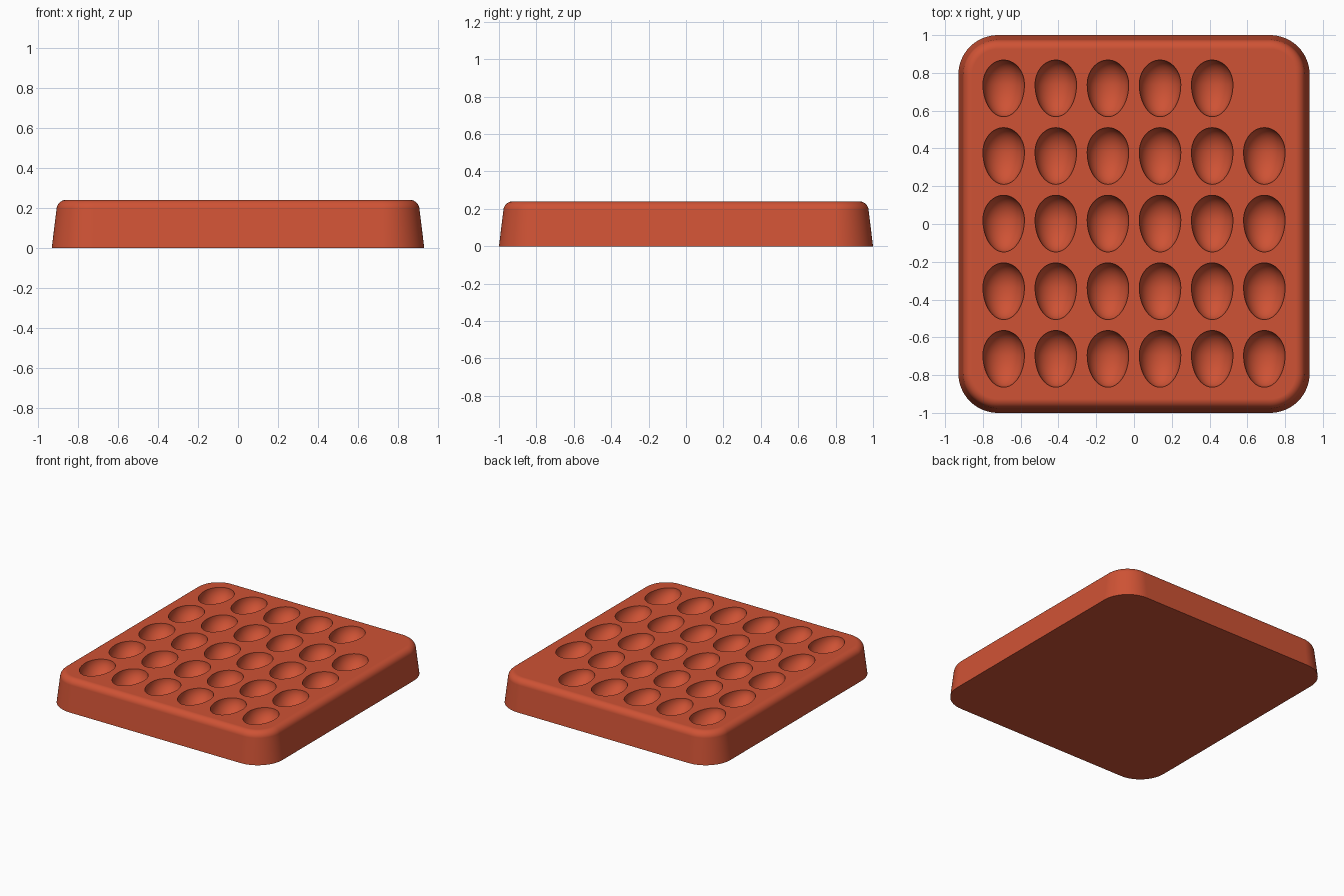
import bpy, bmesh
from math import sin, cos, tan, pi, radians

HALF_X, HALF_Y, HEIGHT = 0.93, 1.0, 0.24
CORNER, FILLET, DRAFT = 0.21, 0.05, radians(7)

cube = bpy.data.objects.get("Cube")
if cube:
    bpy.data.objects.remove(cube)

clay = bpy.data.materials.new("terracotta red")
clay.use_nodes = True
colour = (0.62, 0.085, 0.035, 1)
clay.diffuse_color = colour
clay.node_tree.nodes["Principled BSDF"].inputs["Base Color"].default_value = colour


def make_object(name, bm):
    bmesh.ops.recalc_face_normals(bm, faces=bm.faces)
    mesh = bpy.data.meshes.new(name)
    bm.to_mesh(mesh)
    bm.free()
    mesh.materials.append(clay)
    obj = bpy.data.objects.new(name, mesh)
    bpy.context.collection.objects.link(obj)
    return obj


def rounded_ring(bm, inset, z, steps=16):
    """Rounded rectangle outline, offset inwards from the base outline."""
    ring = []
    for quarter, (sx, sy) in enumerate(((1, 1), (-1, 1), (-1, -1), (1, -1))):
        for i in range(steps + 1):
            a = (quarter + i / steps) * pi / 2
            r = CORNER - inset
            ring.append(bm.verts.new((sx * (HALF_X - CORNER) + r * cos(a),
                                      sy * (HALF_Y - CORNER) + r * sin(a), z)))
    return ring


# Tray body: drafted walls running into a rounded top edge
centre_z = HEIGHT - FILLET
centre_inset = (centre_z + FILLET * sin(DRAFT)) * tan(DRAFT) + FILLET * cos(DRAFT)
profile = [(0, 0)]
for i in range(11):
    a = DRAFT + (pi / 2 - DRAFT) * i / 10
    profile.append((centre_inset - FILLET * cos(a), centre_z + FILLET * sin(a)))

bm = bmesh.new()
rings = [rounded_ring(bm, inset, z) for inset, z in profile]
for low, high in zip(rings, rings[1:]):
    for i in range(len(low)):
        j = (i + 1) % len(low)
        bm.faces.new((low[i], low[j], high[j], high[i]))
bm.faces.new(rings[0])
bm.faces.new(rings[-1])
tray = make_object("egg_tray", bm)

# Egg cutters: blunt towards the back, tapered towards the front
bm = bmesh.new()
for row in range(5):
    for col in range(6):
        egg = bmesh.ops.create_uvsphere(bm, u_segments=48, v_segments=32, radius=1)["verts"]
        for v in egg:
            across, along, up = v.co.x, v.co.z, v.co.y
            turn = pi / 48
            x = across * cos(turn) - up * sin(turn)
            z = across * sin(turn) + up * cos(turn)
            length = 0.13 if along > 0 else 0.17
            v.co = ((col - 2.5) * 0.276 + x * 0.11,
                    (row - 2) * 0.358 + 0.022 + along * length,
                    HEIGHT + z * 0.11)
cutter = make_object("egg_cutter", bm)
cutter.hide_render = True

# Sink the hollows into the tray
cut = tray.modifiers.new("hollows", "BOOLEAN")
cut.operation = "DIFFERENCE"
cut.solver = "EXACT"
cut.object = cutter
bpy.ops.object.select_all(action="DESELECT")
tray.select_set(True)
bpy.context.view_layer.objects.active = tray
bpy.ops.object.modifier_apply(modifier=cut.name)
bpy.data.objects.remove(cutter)

# Smooth walls with crisp hollow rims and a flat-looking top
bpy.ops.object.shade_smooth_by_angle(angle=radians(35))
weighted = tray.modifiers.new("flat_top_normals", "WEIGHTED_NORMAL")
weighted.keep_sharp = True
